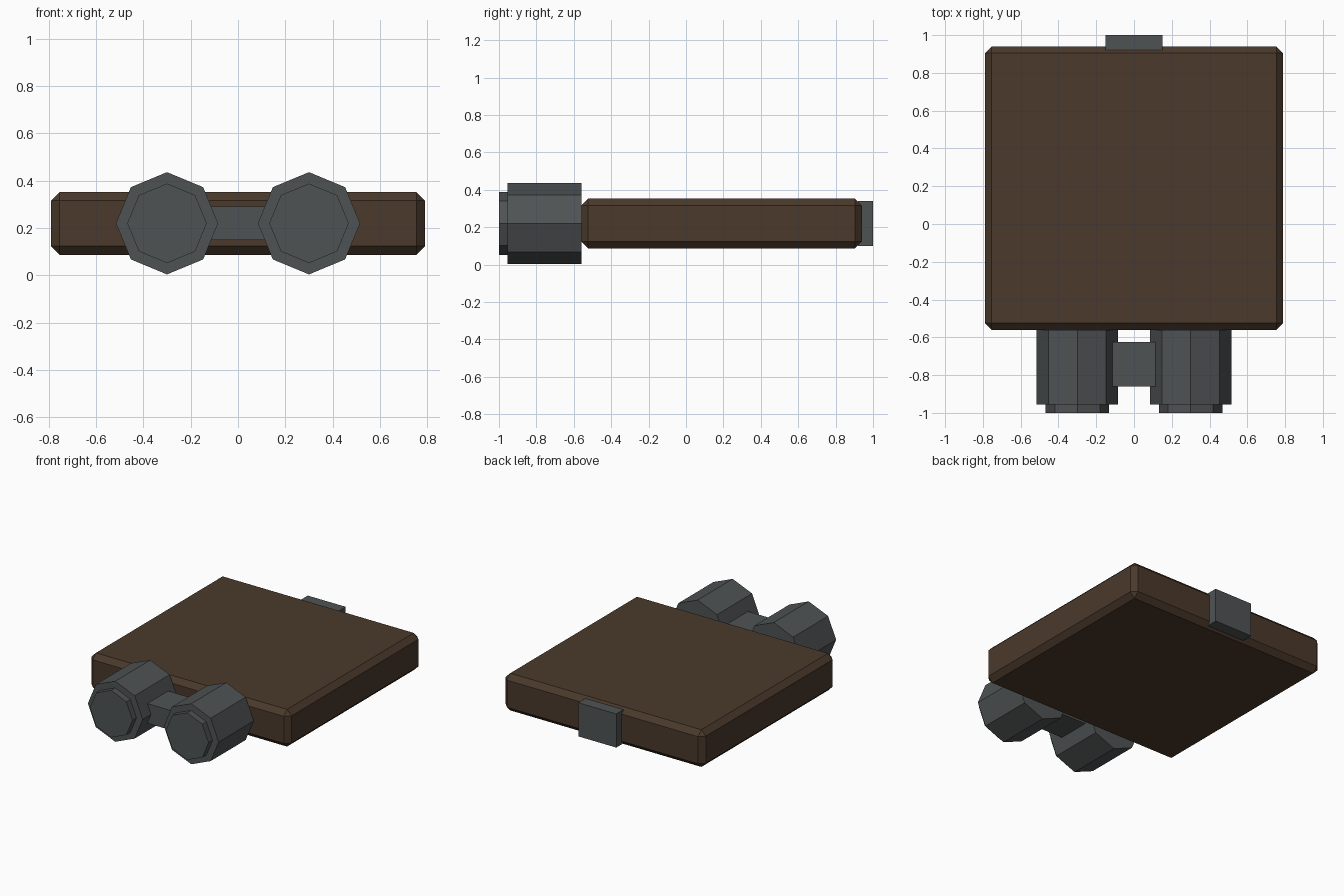
import bpy, math

if "Cube" in bpy.data.objects:
    bpy.data.objects.remove(bpy.data.objects["Cube"])


def material(name, color):
    m = bpy.data.materials.new(name)
    m.diffuse_color = (*color, 1)
    m.use_nodes = True
    m.node_tree.nodes["Principled BSDF"].inputs["Base Color"].default_value = m.diffuse_color
    return m


brown = material("dark_brown", (0.069, 0.041, 0.024))
grey = material("dark_grey", (0.078, 0.086, 0.088))


def box(name, lo, hi, mat, bevel=0):
    bpy.ops.mesh.primitive_cube_add(
        size=1, location=[(a + b) / 2 for a, b in zip(lo, hi)])
    ob = bpy.context.object
    ob.name = name
    ob.scale = [b - a for a, b in zip(lo, hi)]
    bpy.ops.object.transform_apply(location=False, rotation=False, scale=True)
    ob.data.materials.append(mat)
    if bevel:
        mod = ob.modifiers.new("chamfer", 'BEVEL')
        mod.width = bevel
        mod.segments = 1
    return ob


def barrel(name, x, y0, y1, radius):
    # Eight-sided tube lying along y, with a corner pointing up
    bpy.ops.mesh.primitive_cylinder_add(
        vertices=8, radius=radius, depth=y1 - y0,
        location=(x, (y0 + y1) / 2, 0.22), rotation=(math.pi / 2, 0, 0))
    ob = bpy.context.object
    ob.name = name
    ob.data.materials.append(grey)
    return ob


# Chamfered slab body
box("body", (-0.79, -0.56, 0.087), (0.79, 0.94, 0.352), brown, 0.036)

# Twin barrels with smaller end caps
for side, x in (("left", -0.3), ("right", 0.3)):
    barrel(side + "_barrel", x, -0.955, -0.56, 0.216)
    barrel(side + "_end_cap", x, -1.0, -0.95, 0.168)

# Bridge joining the barrels
box("bridge", (-0.115, -0.86, 0.15), (0.115, -0.625, 0.29), grey)

# Clip on the rear edge
box("rear_clip", (-0.15, 0.92, 0.1), (0.15, 1.0, 0.34), grey)
